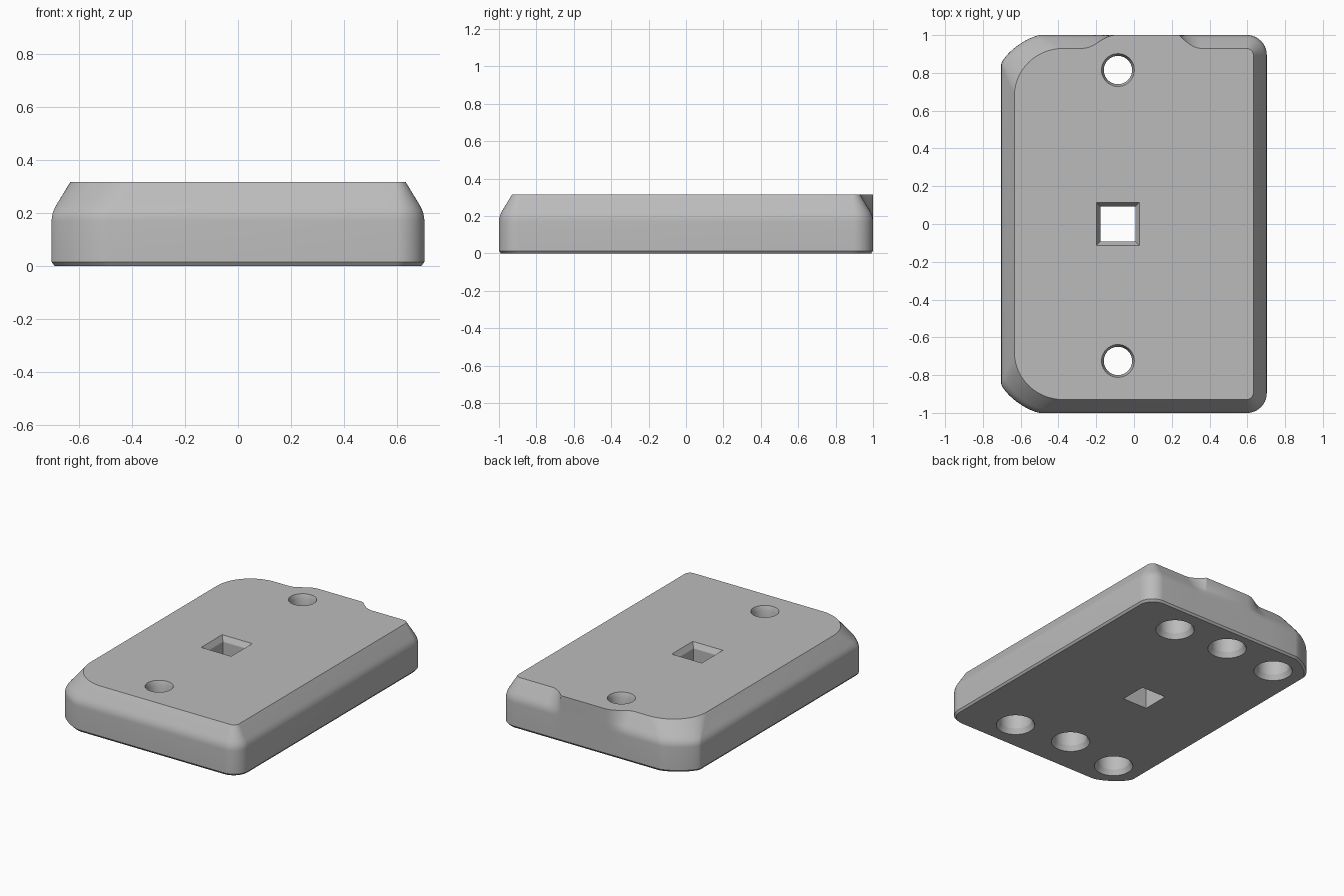
import bpy, bmesh, math
from math import pi, cos, sin, sqrt

if "Cube" in bpy.data.objects:
    bpy.data.objects.remove(bpy.data.objects["Cube"], do_unlink=True)

HEIGHT = 0.315
HOLE_X = -0.085

grey = bpy.data.materials.new("plain_grey")
grey.use_nodes = True
colour = (0.5, 0.5, 0.5, 1)
grey.diffuse_color = colour
grey.node_tree.nodes["Principled BSDF"].inputs["Base Color"].default_value = colour


def loft(name, rings):
    """Closed solid through rings that share a point count."""
    bm = bmesh.new()
    loops = [[bm.verts.new(p) for p in ring] for ring in rings]
    for a, b in zip(loops, loops[1:]):
        for i in range(len(a)):
            j = (i + 1) % len(a)
            bm.faces.new((a[i], a[j], b[j], b[i]))
    bm.faces.new(loops[0][::-1])
    bm.faces.new(loops[-1])
    bmesh.ops.recalc_face_normals(bm, faces=bm.faces)
    mesh = bpy.data.meshes.new(name)
    bm.to_mesh(mesh)
    bm.free()
    mesh.materials.append(grey)
    obj = bpy.data.objects.new(name, mesh)
    bpy.context.collection.objects.link(obj)
    return obj


def corner(sx, sy, x, y, rx, ry, power, steps=14):
    """Counter-clockwise superellipse corner."""
    pts = []
    for i in range(steps + 1):
        a = pi / 2 * i / steps
        c, s = max(cos(a), 0) ** (2 / power), max(sin(a), 0) ** (2 / power)
        pts.append((sx * (x - rx + rx * c), sy * (y - ry + ry * s)))
    return pts if sx * sy > 0 else pts[::-1]


def outline(x, y, small, big, power, back_edge):
    """Plate outline with small corners on +x and big ones on -x."""
    return (corner(1, 1, x, y, small, small, 2) + back_edge
            + corner(-1, 1, x, y, *big, power)
            + corner(-1, -1, x, y, *big, power)
            + corner(1, -1, x, y, small, small, 2))


# Back edge of the top face, bulging out into a tab
STEPS = 10
tab = []
for i in range(STEPS + 1):
    t = i / STEPS
    tab.append((0.35 - 0.11 * t, 0.93 + 0.07 * t ** 1.7))
for i in range(STEPS + 1):
    t = i / STEPS
    tab.append((-0.10 - 0.17 * t, 0.93 + 0.07 * (0.5 + 0.5 * cos(pi * t))))

outer = outline(0.703, 1.0, 0.105, (0.205, 0.155), 1.4, [(x, 1.0) for x, y in tab])
top = outline(0.633, 0.93, 0.04, (0.26, 0.25), 2, tab)

# Plate body: bottom chamfer, upright wall, softened shoulder, sloping rim
rings = [[(x * 0.985, y * 0.99, 0) for x, y in outer],
         [(x, y, 0.014) for x, y in outer]]
shoulder, reach = 0.2, 0.03
full = reach / (HEIGHT - shoulder)
blend = [(shoulder + reach * (2 * s - 1), full * s * s) for s in (0, 0.25, 0.5, 0.75, 1)]
for z, t in blend + [(HEIGHT, 1)]:
    rings.append([(a[0] + (b[0] - a[0]) * t, a[1] + (b[1] - a[1]) * t, z)
                  for a, b in zip(outer, top)])
plate = loft("base_plate", rings)


def cutter(x, y, profile, sides=40, turn=0):
    """Turned cutter from (radius, height) pairs."""
    angles = [turn + 2 * pi * i / sides for i in range(sides)]
    obj = loft("hole_cutter", [[(x + r * cos(a), y + r * sin(a), z) for a in angles]
                               for r, z in profile])
    obj.hide_render = True
    return obj


# Screw holes with a wider recess underneath and a flared top
recess = [(0.132, -0.01), (0.122, 0), (0.105, 0.035), (0.105, 0.2)]
flare = [(0.075, HEIGHT - 0.03), (0.087, HEIGHT), (0.087, HEIGHT + 0.02)]
cutters = [cutter(HOLE_X, y, recess + [(0.075, 0.2001)] + flare) for y in (0.815, -0.725)]

# Blind recesses near the four corners
cutters += [cutter(x, y, recess) for x in (0.32, -0.49) for y in (0.785, -0.785)]

# Square opening in the middle
square = [(0.093, -0.02), (0.093, HEIGHT - 0.035), (0.113, HEIGHT), (0.113, HEIGHT + 0.02)]
cutters.append(cutter(HOLE_X, 0, [(r * sqrt(2), z) for r, z in square], 4, pi / 4))

bpy.ops.object.select_all(action="DESELECT")
bpy.context.view_layer.objects.active = plate
plate.select_set(True)
for tool in cutters:
    mod = plate.modifiers.new("hole", "BOOLEAN")
    mod.operation = "DIFFERENCE"
    mod.solver = "EXACT"
    mod.object = tool
    bpy.ops.object.modifier_apply(modifier=mod.name)
    bpy.data.objects.remove(tool, do_unlink=True)

bpy.ops.object.shade_smooth_by_angle(angle=math.radians(25))
